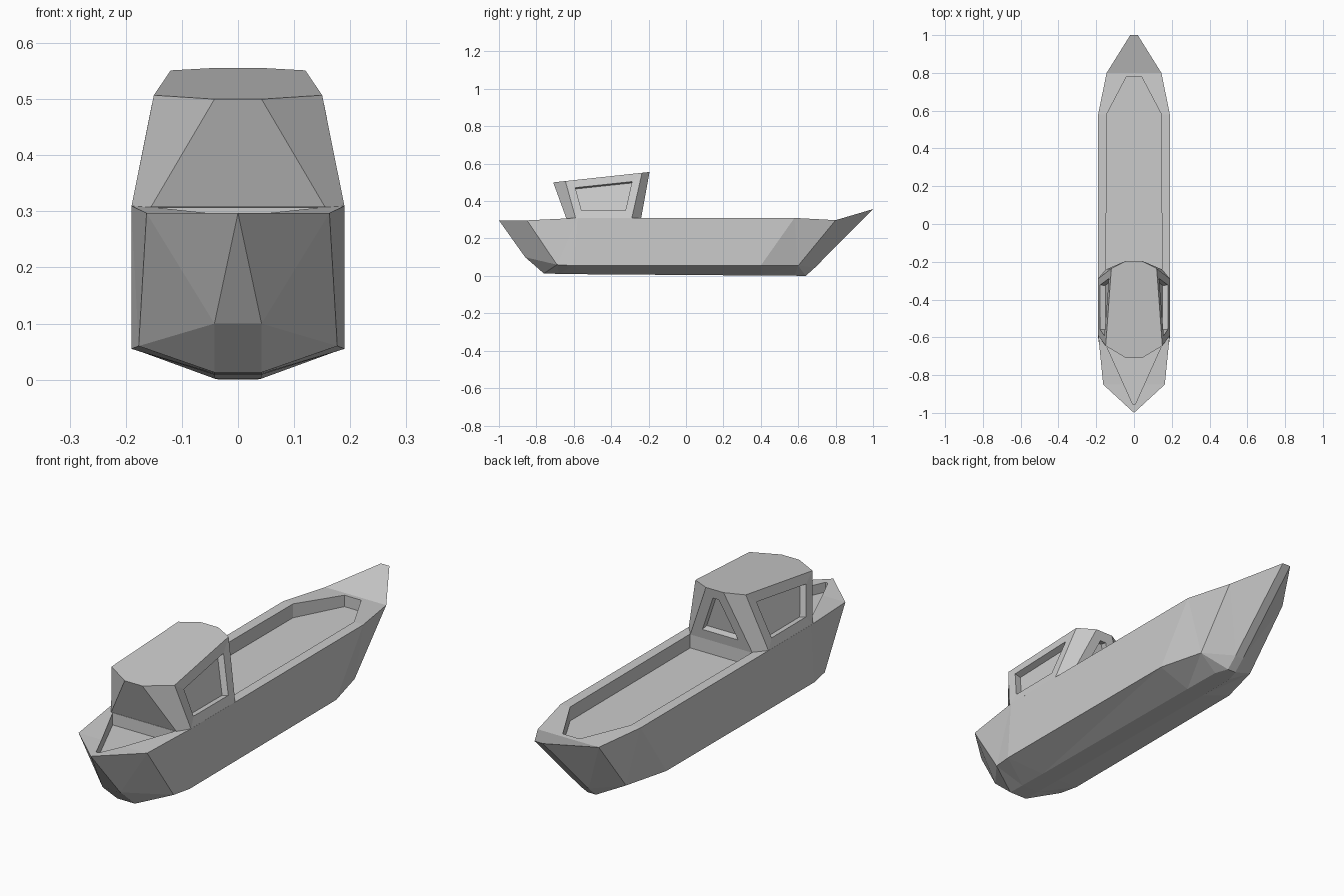
import bpy, bmesh

if "Cube" in bpy.data.objects:
    bpy.data.objects.remove(bpy.data.objects["Cube"])


def finish(name, bm):
    bmesh.ops.remove_doubles(bm, verts=bm.verts, dist=0.00005)
    bmesh.ops.recalc_face_normals(bm, faces=bm.faces)
    mesh = bpy.data.meshes.new(name)
    bm.to_mesh(mesh)
    bm.free()
    ob = bpy.data.objects.new(name, mesh)
    bpy.context.collection.objects.link(ob)
    return ob


def mirror_loop(half):
    return half + [(-x, y, z) for x, y, z in reversed(half)]


def loft(bm, loops):
    rings = [[bm.verts.new(p) for p in loop] for loop in loops]
    n = len(rings[0])
    for a, b in zip(rings, rings[1:]):
        for i in range(n):
            j = (i + 1) % n
            bm.faces.new((a[i], a[j], b[j], b[i]))
    return rings


# Hull: half sections (deck edge, chine, keel edge) from stern to bow
sections = [
    [(0, -1, .297), (.042, -.86, .10), (.042, -.76, .013)],
    [(.163, -.85, .297), (.177, -.69, .06), (.042, -.68, .011)],
    [(.19, -.58, .31), (.19, -.60, .055), (.042, -.55, .009)],
    [(.19, .58, .31), (.187, .40, .055), (.042, .40, .002)],
    [(.145, .80, .298), (.135, .60, .055), (.040, .58, .001)],
    [(.02, 1.0, .357), (.02, .69, .045), (.02, .64, 0)],
]
bm = bmesh.new()
rings = loft(bm, [mirror_loop(s) for s in sections])
for r in (rings[0], rings[-1]):
    bm.faces.new((r[0], r[1], r[4], r[5]))
    bm.faces.new((r[1], r[2], r[3], r[4]))
bmesh.ops.remove_doubles(bm, verts=bm.verts, dist=0.00005)
bmesh.ops.triangulate(bm, faces=[f for f in bm.faces if len(f.verts) > 3])
hull = finish("hull", bm)


# Cut the open cargo well and the small stern recess into the deck
def cut(name, half, floor):
    bm = bmesh.new()
    r = loft(bm, [mirror_loop([(x, y, z) for x, y in half]) for z in (floor, .5)])
    bm.faces.new(r[0])
    bm.faces.new(r[1])
    cutter = finish(name, bm)
    cutter.hide_render = True
    mod = hull.modifiers.new(name, 'BOOLEAN')
    mod.operation = 'DIFFERENCE'
    mod.solver = 'EXACT'
    mod.object = cutter
    bpy.context.view_layer.objects.active = hull
    bpy.ops.object.modifier_apply(modifier=mod.name)
    bpy.data.objects.remove(cutter)


cut("well_cutter", [(.148, -.24), (.145, .58), (.04, .78)], .25)
cut("stern_cutter", [(.006, -.955), (.148, -.64)], .255)

# Cabin: eight-sided base lofted to a sloping roof
base = [(.155, -.64), (.19, -.59), (.19, -.29), (.148, -.24)]
roof = [(.042, -.71), (.15, -.645), (.12, -.235), (.042, -.195)]
bm = bmesh.new()
r = loft(bm, [mirror_loop([(x, y, .308) for x, y in base]),
              mirror_loop([(x, y, .5 + .108 * (y + .71)) for x, y in roof])])
bm.faces.new(r[0])
bm.faces.new(r[1])
bmesh.ops.recalc_face_normals(bm, faces=bm.faces)

# Recessed windows in both sides and the rear wall
bm.normal_update()
panes = [f for f in bm.faces if abs(f.normal.x) > .85
         or (f.normal.y > .85 and abs(f.normal.x) < .05)]
bmesh.ops.inset_individual(bm, faces=panes, thickness=.042, use_even_offset=True)
bmesh.ops.inset_individual(bm, faces=panes, thickness=.0003, depth=-.03)
finish("cabin", bm)
